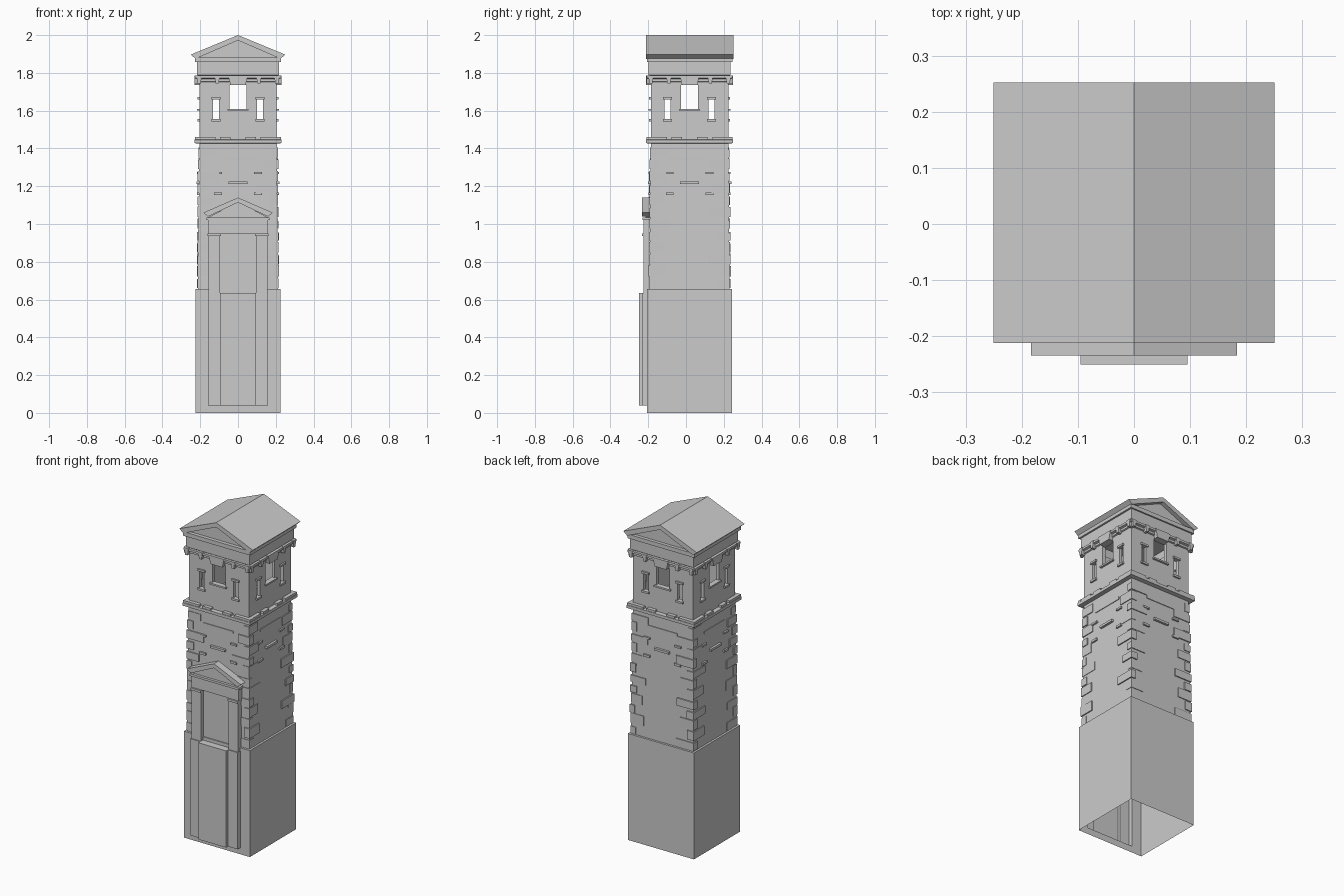
import bpy, bmesh, math, random
from mathutils import Matrix, Vector

if "Cube" in bpy.data.objects:
    bpy.data.objects.remove(bpy.data.objects["Cube"])

random.seed(4)
CY = 0.019  # tower axis in y
SIDES = [Matrix.Translation((0, CY, 0)) @ Matrix.Rotation(k * math.pi / 2, 4, 'Z') for k in range(4)]
I = Matrix.Identity(4)


def finish(name, bm):
    bmesh.ops.recalc_face_normals(bm, faces=bm.faces)
    me = bpy.data.meshes.new(name)
    bm.to_mesh(me)
    bm.free()
    ob = bpy.data.objects.new(name, me)
    bpy.context.collection.objects.link(ob)
    return ob


def prism(bm, pts, a, b, axis='z', M=I, skip_last=False):
    """Extrude a 2D outline from a to b along z (xy outline) or y (xz outline)."""
    def at(p, t):
        return M @ Vector((p[0], p[1], t) if axis == 'z' else (p[0], t, p[1]))
    lo = [bm.verts.new(at(p, a)) for p in pts]
    hi = [bm.verts.new(at(p, b)) for p in pts]
    n = len(pts)
    bm.faces.new(lo)
    bm.faces.new(hi)
    for i in range(n - skip_last):
        j = (i + 1) % n
        bm.faces.new((lo[i], lo[j], hi[j], hi[i]))


def box(bm, x0, x1, y0, y1, z0, z1, M=I):
    prism(bm, [(x0, y0), (x1, y0), (x1, y1), (x0, y1)], z0, z1, 'z', M)


def rings(name, profile):
    """Square tube through (half width, height) steps, open at both ends."""
    bm = bmesh.new()
    prev = None
    for h, z in profile:
        cur = [bm.verts.new((sx * h, CY + sy * h, z)) for sx, sy in ((-1, -1), (1, -1), (1, 1), (-1, 1))]
        if prev:
            for i in range(4):
                j = (i + 1) % 4
                bm.faces.new((prev[i], prev[j], cur[j], cur[i]))
        prev = cur
    return finish(name, bm)


def wall(bm, h, z0, z1, holes, M):
    """Flat wall sheet with rectangular holes (x0, x1, z0, z1)."""
    xs = sorted({-h, h} | {v for o in holes for v in o[:2]})
    zs = sorted({z0, z1} | {v for o in holes for v in o[2:]})
    for a, b in zip(xs, xs[1:]):
        for c, d in zip(zs, zs[1:]):
            mx, mz = (a + b) / 2, (c + d) / 2
            if any(o[0] < mx < o[1] and o[2] < mz < o[3] for o in holes):
                continue
            bm.faces.new([bm.verts.new(M @ Vector((x, -h, z))) for x, z in ((a, c), (b, c), (b, d), (a, d))])


def shaft_half(z):
    return 0.212 - 0.007 * (z - 0.655) / 0.77


# Plinth, open below, with an opening behind the portal base
bm = bmesh.new()
for k, M in enumerate(SIDES):
    wall(bm, 0.225, 0, 0.655, [(-0.16, 0.16, 0.04, 0.635)] if k == 0 else [], M)
bmesh.ops.remove_doubles(bm, verts=bm.verts, dist=1e-5)
finish("plinth", bm)

# Tapered shaft with ledge, and belt course
rings("shaft", [(0.225, 0.655), (0.212, 0.655), (0.205, 1.425)])
rings("belt_course", [(0.205, 1.425), (0.23, 1.428), (0.23, 1.446), (0.205, 1.448)])

# Chamber walls with windows on every side
H = 0.205
bm = bmesh.new()
for M in SIDES:
    wall(bm, H, 1.446, 1.785, [(-0.045, 0.045, 1.61, 1.735),
                               (-0.132, -0.1, 1.555, 1.66), (0.1, 0.132, 1.555, 1.66)], M)
bmesh.ops.remove_doubles(bm, verts=bm.verts, dist=1e-5)
ob = finish("chamber_walls", bm)
mod = ob.modifiers.new("thickness", 'SOLIDIFY')
mod.thickness = 0.02
mod.offset = -1

# Blocks on the belt course
bm = bmesh.new()
for M in SIDES:
    for s in (-1, 1):
        for a, b in ((0.04, 0.095), (0.12, 0.228)):
            x0, x1 = sorted((s * a, s * b))
            box(bm, x0, x1, -0.227, -H, 1.446, 1.46, M)
finish("belt_blocks", bm)

# Window sills and lintels
bm = bmesh.new()
for M in SIDES:
    box(bm, -0.055, 0.055, -0.217, -H, 1.6, 1.61, M)
    for s in (-1, 1):
        for z in (1.543, 1.66):
            box(bm, s * 0.116 - 0.024, s * 0.116 + 0.024, -0.215, -H, z, z + 0.012, M)
finish("window_sills", bm)

# Upper cornice and its brackets
rings("upper_cornice", [(H, 1.752), (0.213, 1.755), (0.213, 1.768), (0.226, 1.772), (0.226, 1.785), (0.21, 1.785)])
bm = bmesh.new()
for M in SIDES:
    prism(bm, [(-0.04, 1.735), (0.04, 1.735), (0.052, 1.787), (-0.052, 1.787)], -0.23, -H, 'y', M)
    for s in (-1, 1):
        for c in (0.11, 0.205):
            x = s * c
            prism(bm, [(x - 0.008, 1.745), (x + 0.008, 1.745), (x + 0.014, 1.787), (x - 0.014, 1.787)],
                  -0.229, -H, 'y', M)
finish("cornice_brackets", bm)

# Frieze and roof bed
rings("frieze", [(0.21, 1.785), (0.217, 1.79), (0.217, 1.857)])
bm = bmesh.new()
box(bm, -0.228, 0.228, CY - 0.226, CY + 0.226, 1.857, 1.882)
finish("roof_bed", bm)


# Gable roof and recessed tympanum
def chevron(w, eave, apex, t):
    return [(-w, eave), (0, apex), (w, eave), (w - 0.025, eave - t * 0.8), (0, apex - t), (-w + 0.025, eave - t * 0.8)]


bm = bmesh.new()
prism(bm, chevron(0.25, 1.897, 2.0, 0.028), -0.212, 0.252, 'y')
finish("gable_roof", bm)
bm = bmesh.new()
prism(bm, [(-0.224, 1.88), (0.224, 1.88), (0, 1.976)], -0.185, 0.225, 'y')
finish("tympanum", bm)

# Corner stones: L-shaped plates with irregular lengths
bm = bmesh.new()
for M in SIDES:
    for i in range(12):
        z = 0.66 + i * 0.063
        h = shaft_half(z) - 0.001
        o = h + random.choice((0.004, 0.006, 0.008))
        a, b = (0.12, 0.05) if i % 2 else (0.05, 0.12)
        a *= random.uniform(0.6, 1.0)
        b *= random.uniform(0.6, 1.0)
        prism(bm, [(-o, -o), (-o + a, -o), (-o + a, -h), (-h, -h), (-h, -o + b), (-o, -o + b)],
              z, z + random.uniform(0.04, 0.06), 'z', M)
finish("corner_stones", bm)

# Projecting ledges on the shaft
bm = bmesh.new()
for M in SIDES:
    for x, z, w, t, d in ((0, 1.335, 0.1, 0.014, 0.004), (0, 1.212, 0.05, 0.014, 0.014),
                          (-0.105, 1.265, 0.021, 0.011, 0.01), (0.105, 1.265, 0.021, 0.011, 0.01),
                          (-0.105, 1.153, 0.021, 0.014, 0.01), (0.105, 1.153, 0.021, 0.014, 0.01)):
        h = shaft_half(z)
        box(bm, x - w, x + w, -h - d, -h + 0.002, z, z + t, M)
finish("shaft_ledges", bm)

# Portal base: stepped panel, open at the back
bm = bmesh.new()
yb = CY - 0.225
prism(bm, [(-0.16, yb), (-0.16, -0.232), (-0.095, -0.232), (-0.095, -0.25),
           (0.095, -0.25), (0.095, -0.232), (0.16, -0.232), (0.16, yb)], 0.04, 0.635, skip_last=True)
finish("portal_base", bm)

# Portal pilasters, capitals, niche panel and entablature
bm = bmesh.new()
for s in (-1, 1):
    x0, x1 = sorted((s * 0.095, s * 0.157))
    box(bm, x0, x1, -0.226, -0.186, 0.635, 0.936)
    box(bm, x0 - 0.004, x1 + 0.004, -0.234, -0.186, 0.936, 0.95)
finish("portal_pilasters", bm)
bm = bmesh.new()
box(bm, -0.095, 0.095, -0.2, -0.186, 0.64, 0.95)
finish("portal_niche", bm)
bm = bmesh.new()
box(bm, -0.16, 0.16, -0.224, -0.186, 0.95, 1.02)
box(bm, -0.168, 0.168, -0.231, -0.186, 1.02, 1.034)
finish("portal_entablature", bm)

# Portal pediment
bm = bmesh.new()
prism(bm, chevron(0.184, 1.06, 1.14, 0.026), -0.234, -0.186, 'y')
prism(bm, [(-0.16, 1.034), (0.16, 1.034), (0, 1.118)], -0.215, -0.186, 'y')
finish("portal_pediment", bm)
